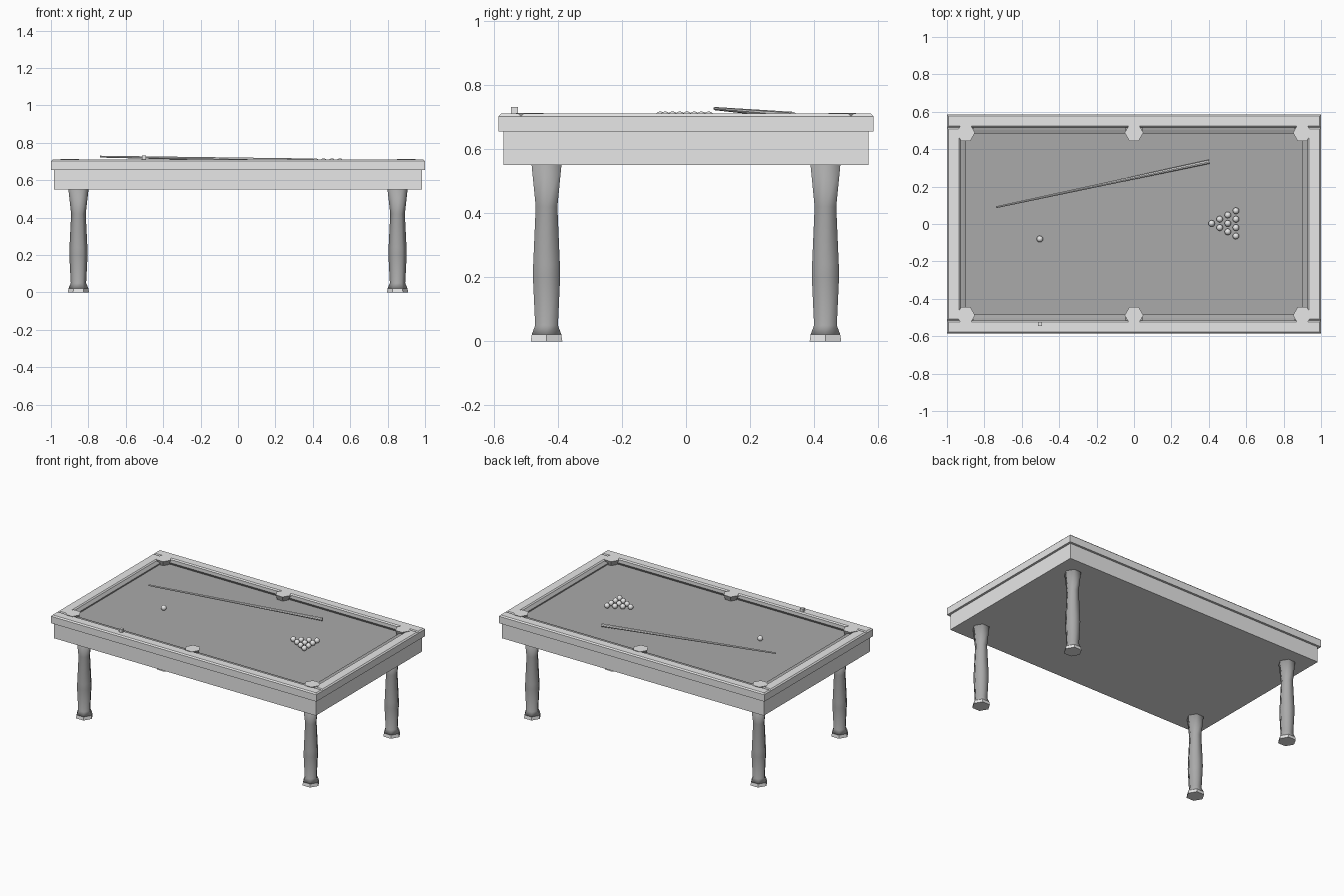
import bpy, bmesh, math
from mathutils import Vector

if "Cube" in bpy.data.objects:
    bpy.data.objects.remove(bpy.data.objects["Cube"])


def material(name, v):
    m = bpy.data.materials.new(name)
    m.diffuse_color = (v, v, v, 1)
    m.use_nodes = True
    m.node_tree.nodes["Principled BSDF"].inputs["Base Color"].default_value = m.diffuse_color
    return m


LIGHT = material("light grey", 0.8)
DARK = material("mid grey", 0.4)


def finish(name, bm, mats, smooth=False):
    bmesh.ops.recalc_face_normals(bm, faces=bm.faces)
    me = bpy.data.meshes.new(name)
    bm.to_mesh(me)
    bm.free()
    for m in mats:
        me.materials.append(m)
    for p in me.polygons:
        p.use_smooth = smooth
    ob = bpy.data.objects.new(name, me)
    bpy.context.collection.objects.link(ob)
    return ob


def box(name, lo, hi, mat, top_bevel=0):
    bm = bmesh.new()
    bmesh.ops.create_cube(bm, size=1)
    for v in bm.verts:
        v.co = Vector([(a + b) / 2 + c * (b - a) for a, b, c in zip(lo, hi, v.co)])
    if top_bevel:
        edges = [e for e in bm.edges if all(v.co.z > hi[2] - 1e-4 for v in e.verts)]
        bmesh.ops.bevel(bm, geom=edges, offset=top_bevel, segments=1, affect='EDGES')
    return finish(name, bm, [mat])


def lathe(bm, rings, sides):
    """Stack of polygon rings (radius, z), capped at both ends."""
    loops = [[bm.verts.new((r * math.cos(2 * math.pi * i / sides),
                            r * math.sin(2 * math.pi * i / sides), z))
              for i in range(sides)] for r, z in rings]
    for a, b in zip(loops, loops[1:]):
        for i in range(sides):
            j = (i + 1) % sides
            bm.faces.new((a[i], a[j], b[j], b[i]))
    bm.faces.new(loops[0][::-1])
    bm.faces.new(loops[-1])


# Table body and cloth bed
box("table_body", (-0.985, -0.57, 0.55), (0.985, 0.57, 0.658), LIGHT)
box("cloth_bed", (-0.94, -0.525, 0.655), (0.94, 0.525, 0.682), DARK)

# Rails: long ones run the full length, short ones sit between them
for s, side in ((-1, "front"), (1, "back")):
    ys = sorted((s * 0.515, s * 0.585))
    box(side + "_rail", (-1, ys[0], 0.655), (1, ys[1], 0.71), LIGHT, 0.008)
for s, side in ((-1, "left"), (1, "right")):
    xs = sorted((s * 0.928, s * 1.0))
    box(side + "_rail", (xs[0], -0.515, 0.655), (xs[1], 0.515, 0.71), LIGHT, 0.008)


# Cushions: sloped profile (inward offset, height) swept between the pockets
def cushion(name, a, b, inward):
    prof = [(-0.004, 0.682), (-0.004, 0.703), (0.013, 0.701), (0.03, 0.697), (0.022, 0.682)]
    bm = bmesh.new()
    ends = [[bm.verts.new((p[0] + inward[0] * d, p[1] + inward[1] * d, z))
             for d, z in prof] for p in (a, b)]
    n = len(prof)
    for i in range(n):
        j = (i + 1) % n
        bm.faces.new((ends[0][i], ends[0][j], ends[1][j], ends[1][i]))
    bm.faces.new(ends[0])
    bm.faces.new(ends[1])
    finish(name, bm, [DARK])


for s, side in ((-1, "front"), (1, "back")):
    for t, half in ((-1, "left"), (1, "right")):
        cushion(f"{side}_{half}_cushion", (t * 0.045, s * 0.515), (t * 0.86, s * 0.515), (0, -s))
for s, side in ((-1, "left"), (1, "right")):
    cushion(side + "_cushion", (s * 0.928, -0.45), (s * 0.928, 0.45), (-s, 0))

# Hexagonal pockets with light tops and darker sides
for x in (-0.9, 0, 0.9):
    for y in (-0.488, 0.488):
        bm = bmesh.new()
        lathe(bm, [(0.038, 0.665), (0.05, 0.713)], 6)
        bmesh.ops.translate(bm, verts=bm.verts, vec=(x, y, 0))
        ob = finish("pocket", bm, [LIGHT, DARK])
        for p in ob.data.polygons:
            p.material_index = 0 if p.normal.z > 0.9 else 1

# Turned six-sided legs with light feet
LEG = [(0.041, 0.05), (0.049, 0.2), (0.048, 0.24), (0.039, 0.42), (0.054, 0.552)]
FOOT = [(0.057, 0.0), (0.053, 0.022)]
for x, sx in ((-0.853, "left"), (0.853, "right")):
    for y, sy in ((-0.435, "front"), (0.435, "back")):
        for part, rings, mat, smooth in (("leg", [FOOT[-1]] + LEG, DARK, True),
                                         ("foot", FOOT, LIGHT, False)):
            bm = bmesh.new()
            lathe(bm, rings, 6)
            bmesh.ops.translate(bm, verts=bm.verts, vec=(x, y, 0))
            ob = finish(f"{sy}_{sx}_{part}", bm, [mat], smooth)

# Balls: a triangular rack of ten and the cue ball
R = 0.0175
spots = [(0.415 + 0.0433 * row, 0.003 + 0.045 * (k - row / 2))
         for row in range(4) for k in range(row + 1)]
for i, (x, y) in enumerate(spots + [(-0.503, -0.08)]):
    bm = bmesh.new()
    bmesh.ops.create_uvsphere(bm, u_segments=12, v_segments=8, radius=R)
    bmesh.ops.translate(bm, verts=bm.verts, vec=(x, y, 0.682 + R))
    finish("rack_ball" if i < 10 else "cue_ball", bm, [LIGHT], True)

# Tapered cue stick lying across the table
tip, butt = Vector((-0.737, 0.09, 0.726)), Vector((0.402, 0.333, 0.705))
bm = bmesh.new()
lathe(bm, [(0.005, 0), (0.011, (butt - tip).length)], 8)
cue = finish("cue_stick", bm, [LIGHT])
cue.location = tip
cue.rotation_euler = (butt - tip).to_track_quat('Z', 'Y').to_euler()

# Chalk cube on the front rail
box("chalk", (-0.513, -0.546, 0.708), (-0.491, -0.524, 0.731), LIGHT)
